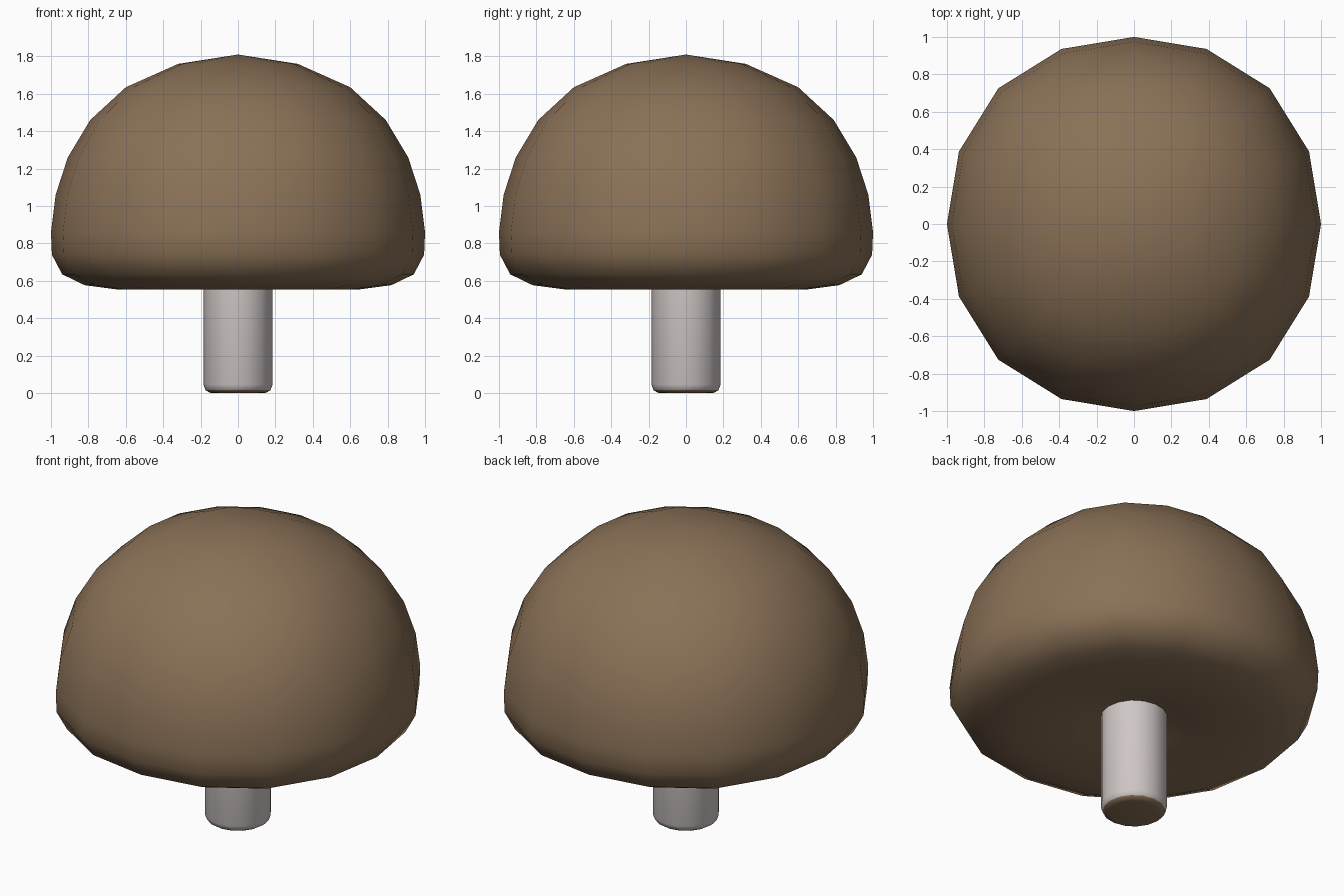
import bpy, bmesh, math

if "Cube" in bpy.data.objects:
    bpy.data.objects.remove(bpy.data.objects["Cube"])

N = 16  # sides around


def material(name, rgb):
    m = bpy.data.materials.new(name)
    m.diffuse_color = (*rgb, 1.0)
    m.use_nodes = True
    m.node_tree.nodes["Principled BSDF"].inputs["Base Color"].default_value = m.diffuse_color
    return m


brown = material("brown", (0.255, 0.165, 0.095))
pale = material("pale grey", (0.62, 0.57, 0.56))


def swell(i):
    # the cap is slightly square: wider on the diagonals
    return 1 + 0.026 * math.sin(2 * math.tau * i / N) ** 2


def lathe(name, profile, mats, factor=lambda i: 1.0, rule=None):
    """Spin (radius, z) rings listed from top to bottom, with poles at the ends."""
    bm = bmesh.new()
    rings = []
    for r, z in profile:
        if r == 0:
            rings.append([bm.verts.new((0, 0, z))] * N)
        else:
            rings.append([bm.verts.new((r * factor(i) * math.cos(math.tau * i / N),
                                        r * factor(i) * math.sin(math.tau * i / N), z))
                          for i in range(N)])
    for a, b in zip(rings, rings[1:]):
        for i in range(N):
            j = (i + 1) % N
            corners = list(dict.fromkeys((a[i], b[i], b[j], a[j])))
            bm.faces.new(corners)
    bmesh.ops.recalc_face_normals(bm, faces=bm.faces)
    for f in bm.faces:
        f.smooth = True
        if rule:
            f.material_index = rule(f)
    me = bpy.data.meshes.new(name)
    bm.to_mesh(me)
    bm.free()
    for m in mats:
        me.materials.append(m)
    ob = bpy.data.objects.new(name, me)
    bpy.context.collection.objects.link(ob)
    return ob


# domed cap with rounded rim and a shallow dimple round the stem
lathe("cap", [(0, 1.81), (0.32, 1.76), (0.60, 1.635), (0.79, 1.46), (0.91, 1.26),
              (0.975, 1.06), (1.0, 0.86), (0.995, 0.74), (0.94, 0.635), (0.82, 0.577),
              (0.64, 0.553), (0.42, 0.565), (0.27, 0.595), (0.13, 0.63), (0, 0.635)],
      [brown], swell)

# stem with rounded foot; the cut base is brown
lathe("stem", [(0, 0.66), (0.185, 0.66), (0.185, 0.045), (0.174, 0.016), (0.155, 0.004),
               (0.14, 0), (0, 0)],
      [pale, brown], rule=lambda f: int(f.calc_center_median().z < 0.012))

# keep the flat stem end crisp
for ob in bpy.context.collection.objects:
    ob.select_set(ob.name == "stem")
    if ob.name == "stem":
        bpy.context.view_layer.objects.active = ob
bpy.ops.object.shade_smooth_by_angle(angle=math.radians(50))
